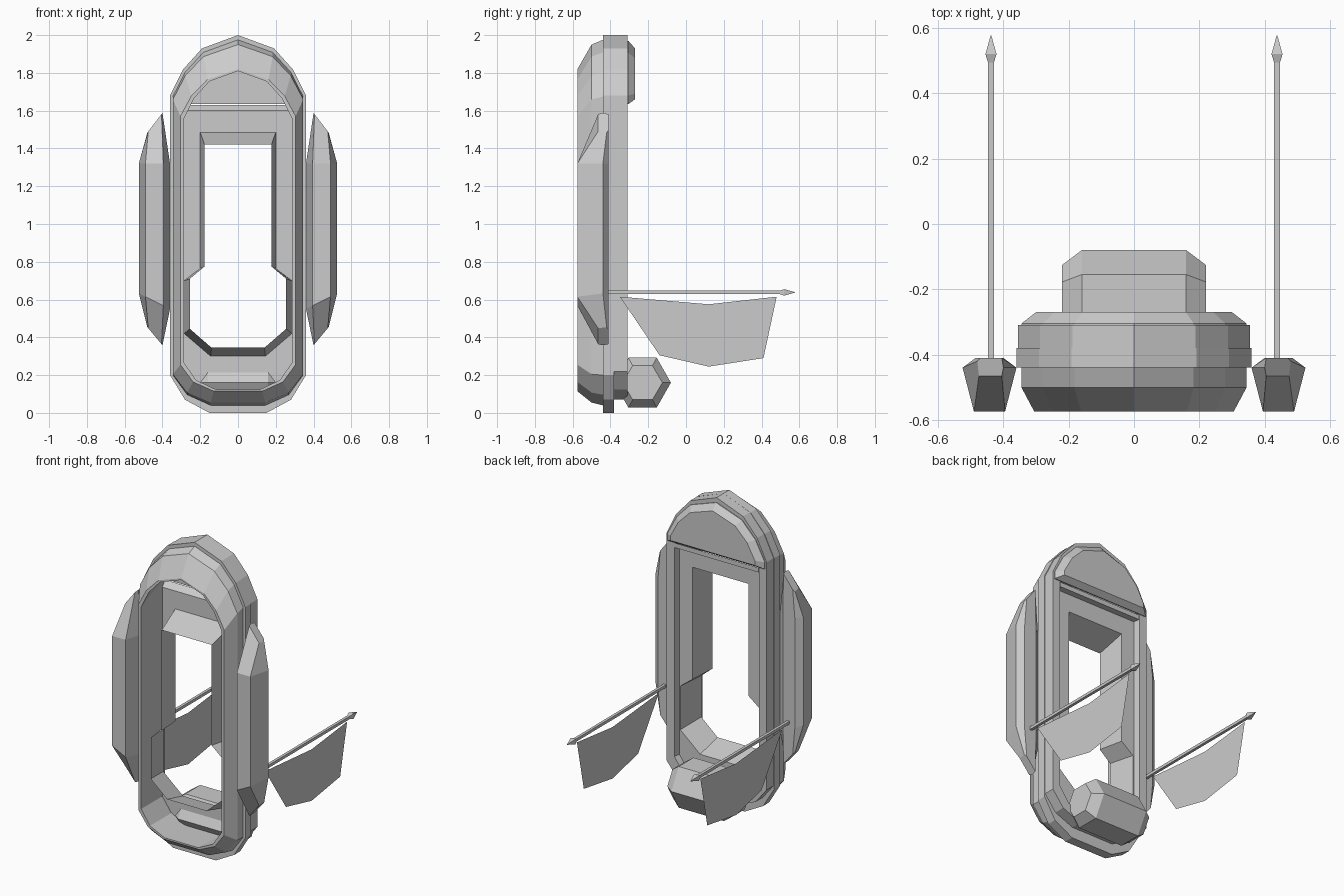
import bpy, bmesh
from mathutils import Vector

cube = bpy.data.objects.get("Cube")
if cube:
    bpy.data.objects.remove(cube)

grey = bpy.data.materials.new("plain grey")
grey.use_nodes = True
COLOUR = (0.6, 0.6, 0.6, 1)
grey.diffuse_color = COLOUR
grey.node_tree.nodes["Principled BSDF"].inputs["Base Color"].default_value = COLOUR


def finish(name, bm, solid=True):
    if solid:
        bmesh.ops.recalc_face_normals(bm, faces=bm.faces)
    mesh = bpy.data.meshes.new(name)
    bm.to_mesh(mesh)
    bm.free()
    mesh.materials.append(grey)
    obj = bpy.data.objects.new(name, mesh)
    bpy.context.collection.objects.link(obj)
    return obj


def loft(name, rings, caps=True, cyclic=False):
    """Skin a row of rings that all have the same number of points."""
    bm = bmesh.new()
    loops = [[bm.verts.new(p) for p in ring] for ring in rings]
    pairs = list(zip(loops, loops[1:]))
    if cyclic:
        pairs.append((loops[-1], loops[0]))
    n = len(loops[0])
    for a, b in pairs:
        for i in range(n):
            j = (i + 1) % n
            bm.faces.new((a[i], a[j], b[j], b[i]))
    if caps:
        bm.faces.new(loops[0])
        bm.faces.new(loops[-1])
    return finish(name, bm)


def mirrored(half, y):
    """Close a right-hand half outline (bottom to top) into a ring at depth y."""
    left = [(-x, z) for x, z in reversed(half) if x > 0]
    return [(x, y, z) for x, z in half + left]


def arch(w, top, drop):
    return [(w, top - drop), (w * .81, top - drop * .57),
            (w * .53, top - drop * .22), (0, top)]


def outline(y, w, bottom, rise, top, drop):
    low = [(w * .42, bottom), (w * .78, bottom + rise * .35), (w, bottom + rise)]
    return mirrored(low + arch(w, top, drop), y)


# Hollow hull: hooded front rim, wider rear band and inner wall
loft("hull", [
    outline(-.575, .285, .125, .14, 1.81, .25),
    outline(-.575, .305, .115, .14, 1.82, .25),
    outline(-.50, .345, .055, .15, 1.95, .29),
    outline(-.44, .345, .04, .16, 1.975, .30),
    outline(-.44, .36, 0, .20, 2.0, .32),
    outline(-.38, .36, 0, .20, 2.0, .32),
    outline(-.38, .355, .07, .15, 2.0, .32),
    outline(-.31, .355, .07, .15, 2.0, .32),
    outline(-.31, .30, .12, .14, 1.92, .29),
    outline(-.36, .29, .12, .14, 1.93, .29),
], caps=False, cyclic=True)

# Domed cap closing the back of the hood
loft("hood_back", [
    mirrored([(.345, 1.635)] + arch(.345, 1.97, .29), -.312),
    mirrored([(.345, 1.635)] + arch(.345, 1.97, .29), -.305),
    mirrored([(.30, 1.66)] + arch(.30, 1.93, .24), -.27),
])

# Floor panel with the keyhole-shaped window
window = [(.145, .30), (.285, .42), (.285, .70), (.20, .765), (.20, 1.485)]
lip = [(.14, .345), (.255, .445), (.255, .71), (.177, .775), (.177, 1.42)]
panel = [(.13, .12), (.24, .17), (.298, .26), (.298, 1.60)]
bm = bmesh.new()
edges = []
for half in (panel, window):
    ring = [bm.verts.new(p) for p in mirrored(half, -.35)]
    edges += [bm.edges.new((ring[i - 1], ring[i])) for i in range(len(ring))]
bmesh.ops.triangle_fill(bm, use_beauty=True, edges=edges, normal=Vector((0, -1, 0)))
finish("floor_panel", bm)

# Collar standing forward around the window
loft("window_collar", [mirrored(window, -.35), mirrored(lip, -.52)], caps=False)


def box(name, x, y0, y1, z0, z1):
    loft(name, [[(-x, y, z0), (x, y, z0), (x, y, z1), (-x, y, z1)] for y in (y0, y1)])


box("lower_bar", .17, -.36, -.345, .152, .164)

# Sloped ledge between the floor panel and the hood
loft("hood_ledge", [[(x, -.35, 1.60), (x, -.31, 1.63), (x, -.31, 1.60)] for x in (-.298, .298)])


# Six-sided barrel across the lower back
def hexagon(x, ry, rz):
    steps = [(1, 0), (.5, 1), (-.5, 1), (-1, 0), (-.5, -1), (.5, -1)]
    return [(x, -.23 + a * ry, .16 + b * rz) for a, b in steps]


loft("rear_barrel", [hexagon(-.22, .105, .09), hexagon(-.16, .15, .132),
                     hexagon(.16, .15, .132), hexagon(.22, .105, .09)])

POD = [(.40, -.41), (.485, -.41), (.525, -.44), (.49, -.575), (.395, -.575), (.36, -.44)]
TIP = [(.405, -.41), (.47, -.41), (.48, -.42), (.475, -.465), (.405, -.465), (.40, -.44)]
FLAG = [(-.35, .615), (.12, .575), (.48, .615), (.41, .29), (.12, .245), (-.14, .305)]

for side, s in (("left", 1), ("right", -1)):
    # Side pod with pointed ends
    def level(section, z, slope):
        return [(s * x, y, z + slope * (x - .36)) for x, y in section]

    loft(side + "_pod", [level(TIP, .31, 1.2), level(POD, .55, .5),
                         level(POD, 1.32, 0), level(TIP, 1.64, -1.3)])

    # Pole with a pointed head
    def ring(y, r):
        return [(s * .438 + r * a, y, .638 + r * b)
                for a, b in ((1, 1), (-1, 1), (-1, -1), (1, -1))]

    loft(side + "_pole", [ring(-.42, .009), ring(.495, .009), ring(.52, .017), ring(.578, .001)])

    # Hanging flag
    bm = bmesh.new()
    v = [bm.verts.new((s * .438, y, z)) for y, z in FLAG]
    bm.faces.new((v[0], v[1], v[4], v[5]))
    bm.faces.new((v[1], v[2], v[3], v[4]))
    finish(side + "_flag", bm, solid=False)
